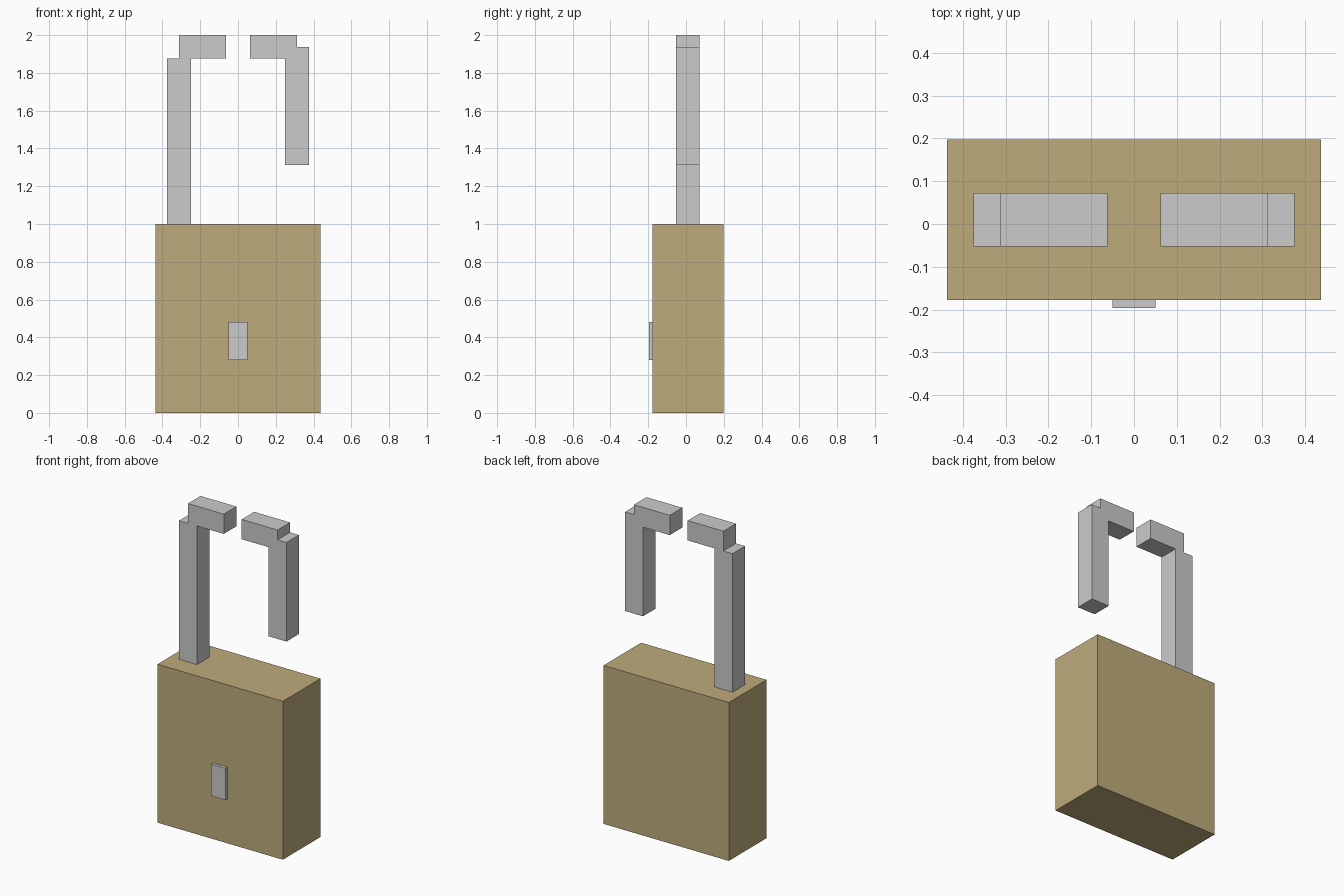
import bpy, bmesh

if "Cube" in bpy.data.objects:
    bpy.data.objects.remove(bpy.data.objects["Cube"])

CY = 0.01  # depth centre of body and shackle


def extrude_profile(name, points, y0, y1):
    """Closed x-z outline extruded along y."""
    bm = bmesh.new()
    face = bm.faces.new([bm.verts.new((x, y0, z)) for x, z in points])
    moved = bmesh.ops.extrude_face_region(bm, geom=[face])["geom"]
    verts = [v for v in moved if isinstance(v, bmesh.types.BMVert)]
    bmesh.ops.translate(bm, verts=verts, vec=(0, y1 - y0, 0))
    bmesh.ops.recalc_face_normals(bm, faces=bm.faces)
    mesh = bpy.data.meshes.new(name)
    bm.to_mesh(mesh)
    bm.free()
    obj = bpy.data.objects.new(name, mesh)
    bpy.context.collection.objects.link(obj)
    return obj


def rect(x0, x1, z0, z1):
    return [(x0, z0), (x1, z0), (x1, z1), (x0, z1)]


def shackle_arm(name, side, foot, shoulder):
    """Stepped hook: a post with a bar reaching towards the centre."""
    outline = [(0.375, foot), (0.375, shoulder), (0.3125, shoulder), (0.3125, 2.0),
               (0.0625, 2.0), (0.0625, 1.875), (0.25, 1.875), (0.25, foot)]
    return extrude_profile(name, [(side * x, z) for x, z in outline],
                           CY - 0.0625, CY + 0.0625)


# Brass body
brass = bpy.data.materials.new("brass")
brass.diffuse_color = (0.52, 0.41, 0.20, 1)
brass.use_nodes = True
brass.node_tree.nodes["Principled BSDF"].inputs["Base Color"].default_value = brass.diffuse_color
body = extrude_profile("lock_body", rect(-0.4375, 0.4375, 0, 1),
                       CY - 0.1875, CY + 0.1875)
body.data.materials.append(brass)

# Keyhole plate on the front
extrude_profile("keyhole", rect(-0.05, 0.05, 0.28, 0.48), CY - 0.207, CY - 0.1875)

# Open shackle: fixed long arm, free short arm
shackle_arm("shackle_long_arm", -1, 1.0, 1.875)
shackle_arm("shackle_short_arm", 1, 1.3125, 1.9375)
